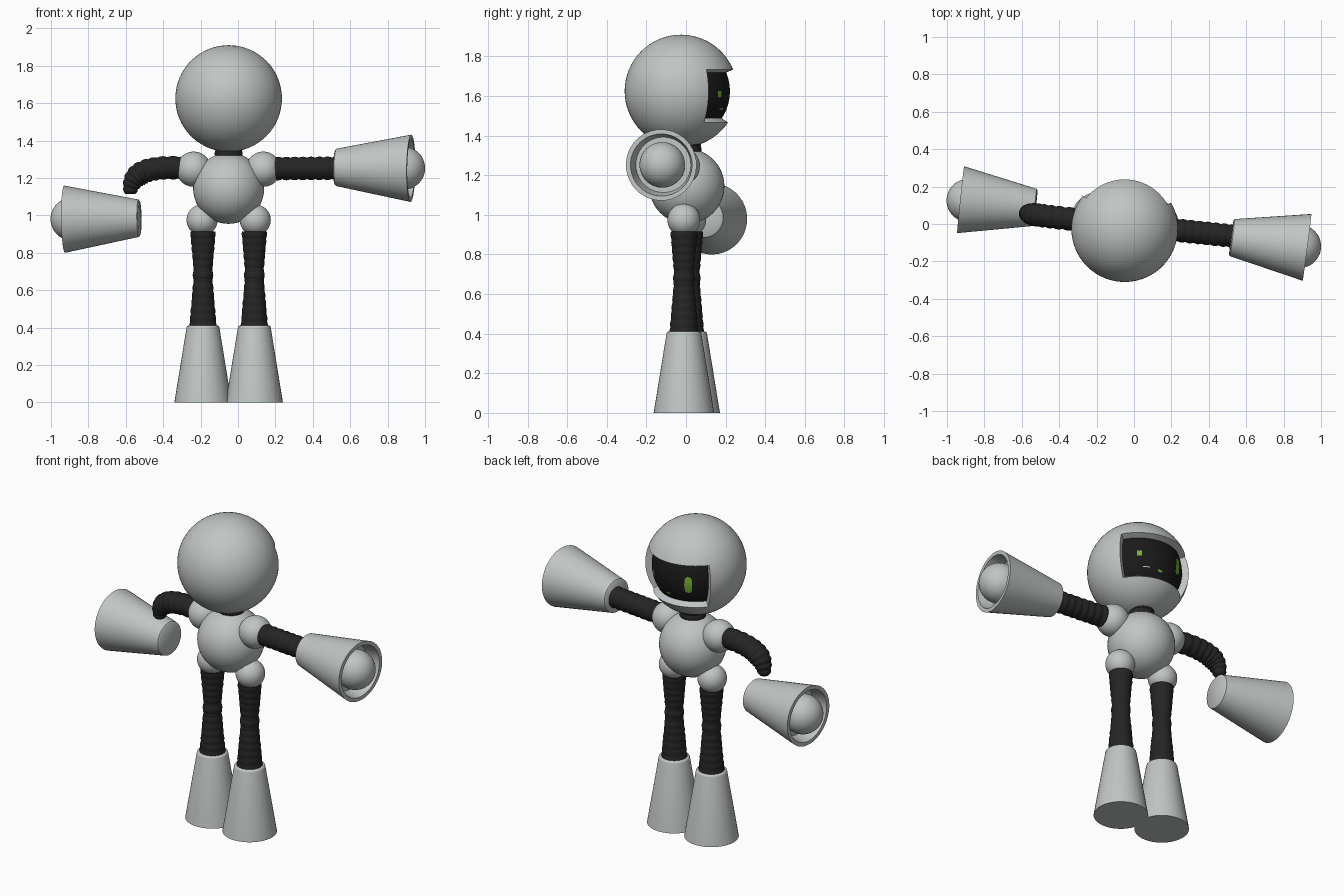
import bpy, bmesh, math
from mathutils import Vector, Matrix

if "Cube" in bpy.data.objects:
    bpy.data.objects.remove(bpy.data.objects["Cube"], do_unlink=True)


def material(name, r, g, b, rough=0.6):
    m = bpy.data.materials.new(name)
    m.use_nodes = True
    m.diffuse_color = (r, g, b, 1)
    node = m.node_tree.nodes["Principled BSDF"]
    node.inputs["Base Color"].default_value = (r, g, b, 1)
    node.inputs["Roughness"].default_value = rough
    return m


SHELL = material("shell grey", 0.53, 0.56, 0.55)
RUBBER = material("rubber black", 0.018, 0.018, 0.018)
GLASS = material("visor black", 0.010, 0.010, 0.011)
GREEN = material("display green", 0.18, 0.46, 0.03)

# The body is turned slightly about its own upright axis
YAW = math.radians(-6)
BODY = Matrix.Translation((-0.05, 0.004, 0)) @ Matrix.Rotation(YAW, 4, 'Z')


def at(x, y, z):
    return BODY @ Vector((x, y, z))


def finish(name, bm, mat, angle=40):
    bmesh.ops.remove_doubles(bm, verts=bm.verts, dist=0.0001)
    bmesh.ops.recalc_face_normals(bm, faces=bm.faces)
    mesh = bpy.data.meshes.new(name)
    bm.to_mesh(mesh)
    bm.free()
    mesh.materials.append(mat)
    ob = bpy.data.objects.new(name, mesh)
    bpy.context.collection.objects.link(ob)
    bpy.ops.object.select_all(action='DESELECT')
    ob.select_set(True)
    bpy.context.view_layer.objects.active = ob
    bpy.ops.object.shade_smooth_by_angle(angle=math.radians(angle))
    return ob


def ball(name, centre, radius, mat):
    bm = bmesh.new()
    bmesh.ops.create_uvsphere(bm, u_segments=48, v_segments=24, radius=radius,
                              matrix=Matrix.Translation(centre))
    return finish(name, bm, mat)


def sweep(name, rings, mat, sides=40, angle=40):
    """Skin round rings given as (centre, direction, radius)."""
    bm = bmesh.new()
    loops = []
    for centre, direction, radius in rings:
        turn = Vector((0, 0, 1)).rotation_difference(direction)
        loops.append([bm.verts.new(centre + turn @ Vector(
            (radius * math.cos(i * math.tau / sides),
             radius * math.sin(i * math.tau / sides), 0))) for i in range(sides)])
    for a, b in zip(loops, loops[1:]):
        for i in range(sides):
            j = (i + 1) % sides
            bm.faces.new((a[i], a[j], b[j], b[i]))
    return finish(name, bm, mat, angle)


def lathe(name, start, end, profile, mat, angle=40):
    """Turn a profile of (fraction along, radius) about a line."""
    axis = end - start
    return sweep(name, [(start + axis * t, axis.normalized(), r)
                        for t, r in profile], mat, angle=angle)


def ribbed(r0, r1, ribs, depth=0.005):
    """Closed profile of a corrugated, tapering hose."""
    n = ribs * 6
    body = [(i / n, r0 + (r1 - r0) * i / n
             - depth * (1 - abs(math.sin(math.pi * ribs * i / n))))
            for i in range(n + 1)]
    return [(0, 0)] + body + [(1, 0)]


# Head shell with a window cut along its own grid lines
HEAD = Vector((-0.05, -0.025, 1.625))
HEAD_TURN = Matrix.Translation(HEAD) @ Matrix.Rotation(math.radians(-4.5), 4, 'Z')
HEAD_R, VISOR_R = 0.285, 0.247
bm = bmesh.new()
bmesh.ops.create_uvsphere(bm, u_segments=64, v_segments=32, radius=HEAD_R)
window = []
for f in bm.faces:
    c = f.calc_center_median()
    around = math.degrees(math.atan2(c.x, c.y))
    height = math.degrees(math.asin(c.z / c.length))
    if abs(around) < 56.25 and -33.75 < height < 22.5:
        window.append(f)
bmesh.ops.delete(bm, geom=window, context='FACES')
rim = [e for e in bm.edges if e.is_boundary]
wall = bmesh.ops.extrude_edge_only(bm, edges=rim)["geom"]
for v in wall:
    if isinstance(v, bmesh.types.BMVert):
        v.co *= (VISOR_R - 0.012) / HEAD_R
bm.transform(HEAD_TURN)
finish("head_shell", bm, SHELL)
ball("visor", HEAD, VISOR_R, GLASS)


def display_patch(name, around, z, width, height, mat, roundness=0.35):
    """Thin rounded patch lying on the visor."""
    bm = bmesh.new()
    bmesh.ops.create_grid(bm, x_segments=8, y_segments=12, size=1)
    a = math.radians(around)
    out, side = Vector((math.sin(a), math.cos(a), 0)), Vector((math.cos(a), -math.sin(a), 0))
    for v in bm.verts:
        x = v.co.x * math.sqrt(1 - roundness * v.co.y ** 2) * width / 2
        y = v.co.y * math.sqrt(1 - roundness * v.co.x ** 2) * height / 2
        p = side * x + Vector((0, 0, z - HEAD.z + y))
        p += out * math.sqrt(VISOR_R ** 2 - p.length_squared)
        v.co = HEAD + p.normalized() * (VISOR_R + 0.002)
    finish(name, bm, mat)


display_patch("right_eye", -25, 1.607, 0.045, 0.1, GREEN)
display_patch("left_eye", 38, 1.61, 0.028, 0.032, GREEN, 0.1)
display_patch("mouth_mark", 7, 1.527, 0.03, 0.012, GREEN)
display_patch("cheek_mark", 28, 1.535, 0.04, 0.005, SHELL, 0)

# Neck and torso
lathe("neck", at(0, 0, 1.27), at(0, 0, 1.39), ribbed(0.075, 0.075, 3), RUBBER)
ball("torso", at(0, 0, 1.145), 0.19, SHELL)

# Shoulders, hips and legs on both sides
for side, s in (("left", 1), ("right", -1)):
    ball(side + "_shoulder", at(s * 0.187, -0.008, 1.247), 0.094, SHELL)
    x = s * 0.138
    ball(side + "_hip", at(s * 0.143, 0, 0.975), 0.083, SHELL)
    lathe(side + "_thigh", at(x, 0, 0.68), at(x, 0, 0.915),
          ribbed(0.049, 0.069, 6, 0.003), RUBBER)
    ball(side + "_knee", at(x, 0, 0.68), 0.055, RUBBER)
    lathe(side + "_shin", at(x, 0, 0.39), at(x, 0, 0.68),
          ribbed(0.075, 0.05, 7, 0.003), RUBBER)
    lathe(side + "_foot", at(x, 0, 0), at(x, 0, 0.412),
          [(0, 0), (0, 0.153), (0.97, 0.088), (0.99, 0.085), (1, 0.076), (1, 0)],
          SHELL, angle=50)

# Straight arm hose
lathe("left_arm", at(0.2, -0.008, 1.25), at(0.6, -0.008, 1.252),
      ribbed(0.063, 0.063, 9, 0.006), RUBBER, angle=60)

# Bent arm hose, drooping and narrowing to its free end
start, mid, low, tip = (at(-0.2, -0.008, 1.25), at(-0.44, -0.008, 1.27),
                        at(-0.525, -0.004, 1.23), at(-0.53, 0.0, 1.115))
rings, steps, ribs = [], 72, 10
for i in range(steps + 1):
    t = i / steps
    u = 1 - t
    p = start * u**3 + mid * 3*u*u*t + low * 3*u*t*t + tip * t**3
    d = (mid - start) * u*u + (low - mid) * 2*u*t + (tip - low) * t*t
    r = 0.063 - 0.03 * max(0, (t - 0.6) / 0.4) ** 1.5
    r -= 0.006 * (1 - abs(math.sin(math.pi * ribs * t)))
    rings.append((p, d.normalized(), r))
rings.append((rings[-1][0], rings[-1][1], 0))
sweep("right_arm", rings, RUBBER, angle=60)

# Flared hollow forearms, each with a ball hand; the right one floats free
CUP = [(0, 0), (0, 0.092), (0.015, 0.1), (1, 0.18), (1, 0.157), (0.8, 0.14), (0.8, 0)]
for side, narrow, wide in (
        ("left", Vector((0.52, -0.072, 1.257)), Vector((0.925, -0.125, 1.252))),
        ("right", Vector((-0.525, 0.088, 0.985)), Vector((-0.927, 0.13, 0.98)))):
    lathe(side + "_forearm", narrow, wide, CUP, SHELL)
    ball(side + "_hand", wide + (narrow - wide).normalized() * 0.04, 0.115, SHELL)
